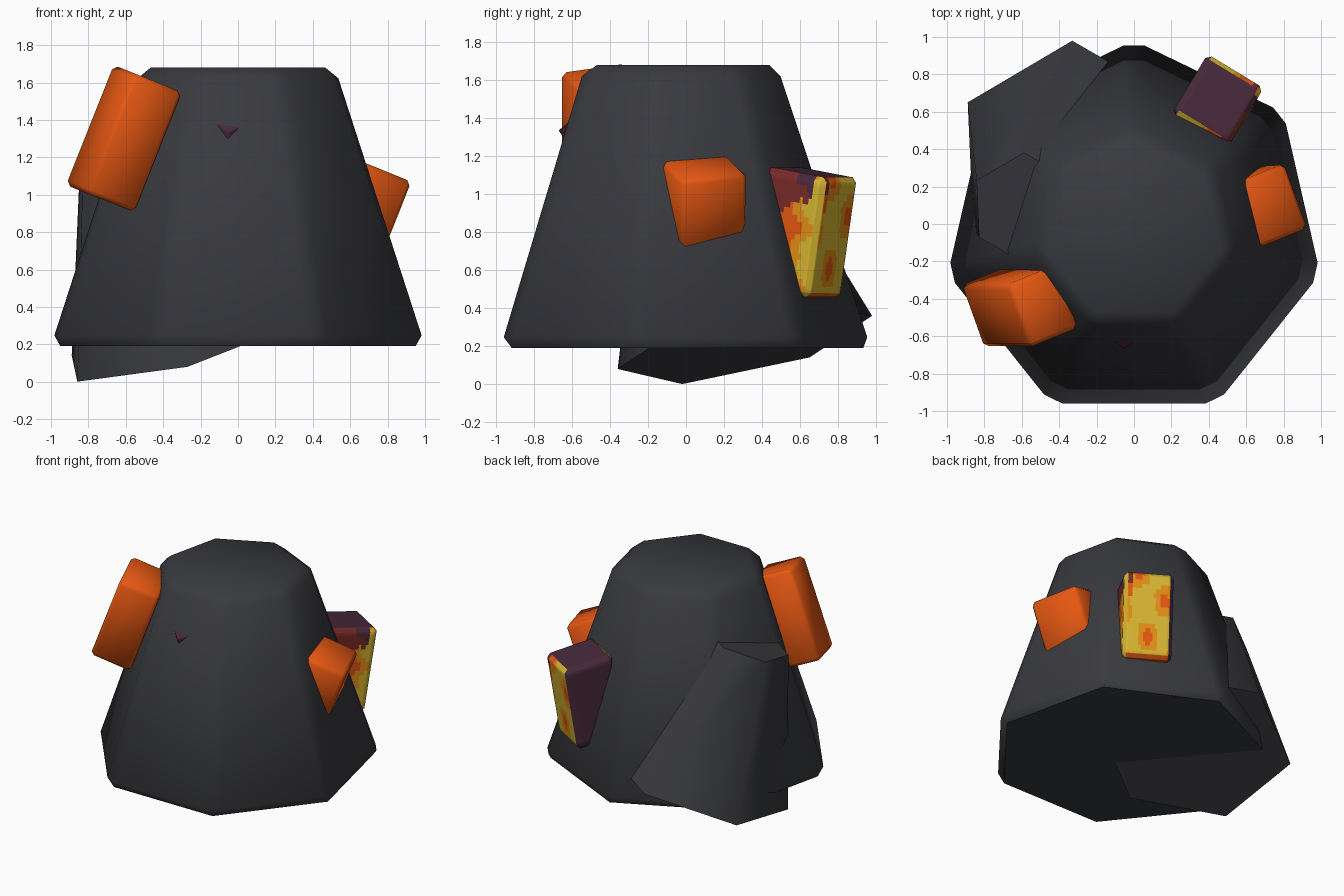
import bpy, bmesh, math
from mathutils import Vector, Matrix

if "Cube" in bpy.data.objects:
    bpy.data.objects.remove(bpy.data.objects["Cube"], do_unlink=True)


def material(name, rgb):
    m = bpy.data.materials.new(name)
    m.use_nodes = True
    m.diffuse_color = (*rgb, 1)
    m.node_tree.nodes["Principled BSDF"].inputs["Base Color"].default_value = (*rgb, 1)
    return m


charcoal = material("charcoal rock", (0.041, 0.042, 0.049))
orange = material("ember orange", (0.78, 0.095, 0.006))
purple = material("dark purple", (0.065, 0.022, 0.042))
red = material("dark red", (0.19, 0.022, 0.022))
amber = material("amber", (0.76, 0.27, 0.008))
yellow = material("yellow", (0.67, 0.46, 0.03))


def frame(center, up, side):
    """Placement with local z along up and local x as near side as possible."""
    z = Vector(up).normalized()
    x = Vector(side)
    x = (x - z * x.dot(z)).normalized()
    y = z.cross(x)
    return Matrix.Translation(center) @ Matrix((x, y, z)).transposed().to_4x4()


def finish(name, bm, place, mats, angle):
    bm.transform(place)
    bmesh.ops.recalc_face_normals(bm, faces=bm.faces)
    me = bpy.data.meshes.new(name)
    bm.to_mesh(me)
    bm.free()
    for m in mats:
        me.materials.append(m)
    ob = bpy.data.objects.new(name, me)
    bpy.context.collection.objects.link(ob)
    bpy.ops.object.select_all(action="DESELECT")
    ob.select_set(True)
    bpy.context.view_layer.objects.active = ob
    bpy.ops.object.shade_smooth_by_angle(angle=math.radians(angle))
    return ob


def bevel_all(bm, width):
    bmesh.ops.bevel(bm, geom=bm.edges[:], offset=width, segments=1,
                    affect="EDGES", profile=0.5)


def rock(name, sides, low, high, height, place, bevel=0, angle=40):
    """Tapered rock with a polygon base; its first corner lies on local x."""
    bm = bmesh.new()
    rings = []
    for r, z in ((low, 0), (high, height)):
        rings.append([bm.verts.new((r * math.cos(math.tau * i / sides),
                                    r * math.sin(math.tau * i / sides), z))
                      for i in range(sides)])
    bottom, top = rings
    bm.faces.new(bottom[::-1])
    bm.faces.new(top)
    for i in range(sides):
        j = (i + 1) % sides
        bm.faces.new((bottom[i], bottom[j], top[j], top[i]))
    if bevel:
        bevel_all(bm, bevel)
    return finish(name, bm, place, [charcoal], angle)


def block(name, center, up, side, size, mats, bevel=0.025, rule=None):
    """Bevelled crystal block; rule picks a colour from position and normal."""
    bm = bmesh.new()
    bmesh.ops.create_cube(bm, size=1)
    bmesh.ops.scale(bm, vec=size, verts=bm.verts)
    bevel_all(bm, bevel)
    if rule:
        bmesh.ops.subdivide_edges(bm, edges=bm.edges[:], cuts=17, use_grid_fill=True)
        bm.normal_update()
        for f in bm.faces:
            c = f.calc_center_median()
            f.material_index = rule([2 * c[i] / size[i] for i in range(3)], f.normal)
    return finish(name, bm, frame(center, up, side), mats, 50)


def ember_pattern(p, n):
    """0 purple, 1 dark red, 2 orange, 3 amber, 4 yellow."""
    x, y, z = p
    wave = 0.16 * math.sin(7 * z + 1) + 0.1 * math.sin(13 * z)
    if n.z > 0.8 or n.x < -0.5:
        return 0
    if n.x > 0.5:                       # right face
        if z > 0.72 + 0.1 * math.sin(6 * y) and 0.1 < y < 0.65:
            return 0
        if z > 0.45 + 0.12 * math.sin(5 * y) and y < 0.6:
            return 1
        if y > 0.6 + wave:
            return 4
        return 3 if y > 0.25 + wave or z < -0.75 else 2
    if n.z < -0.5:
        return 2
    if x > 0.65 and z > 0.45:           # outer face
        return 1 if z > 0.7 else 2
    blotch = math.sin(4 * x + 3 * z) + math.sin(5 * z - 3 * x + 1)
    if blotch < -1.5:
        return 2
    return 3 if blotch < -0.35 or z < -0.88 else 4


# Large seven-sided rock
rock("main_rock", 7, 1.04, 0.545, 1.49,
     frame((0, -0.04, 0.19), (0, 0, 1), (0, 1, 0)), bevel=0.06)

# Leaning six-sided rock at the back
rock("leaning_rock", 6, 0.685, 0.31, 1.11,
     frame((-0.30, 0.31, 0.22), (-0.248, -0.209, 0.946), (-0.56, -0.33, -0.22)), angle=65)

# Glowing blocks set into the rock
block("tall_ember_block", (-0.61, -0.44, 1.30), (0.37, 0, 0.93), (0.24, 0.10, -0.10),
      (0.30, 0.36, 0.69), [orange])
block("small_ember_block", (0.63, 0.08, 0.96), (0.37, 0.02, 0.93), (-0.12, 0.33, 0.04),
      (0.37, 0.38, 0.42), [orange])
block("patterned_ember_block", (0.425, 0.62, 0.80), (0.08, 0.14, 0.985), (0.28, -0.17, 0),
      (0.35, 0.37, 0.64), [purple, red, orange, amber, yellow], rule=ember_pattern)

# Buried block with one corner showing at the front
block("buried_block", (-0.055, -0.50, 1.335), (0.1, -0.577, 0.81), (-0.7, 0.577, 0.5),
      (0.2, 0.2, 0.2), [purple], bevel=0.004)
